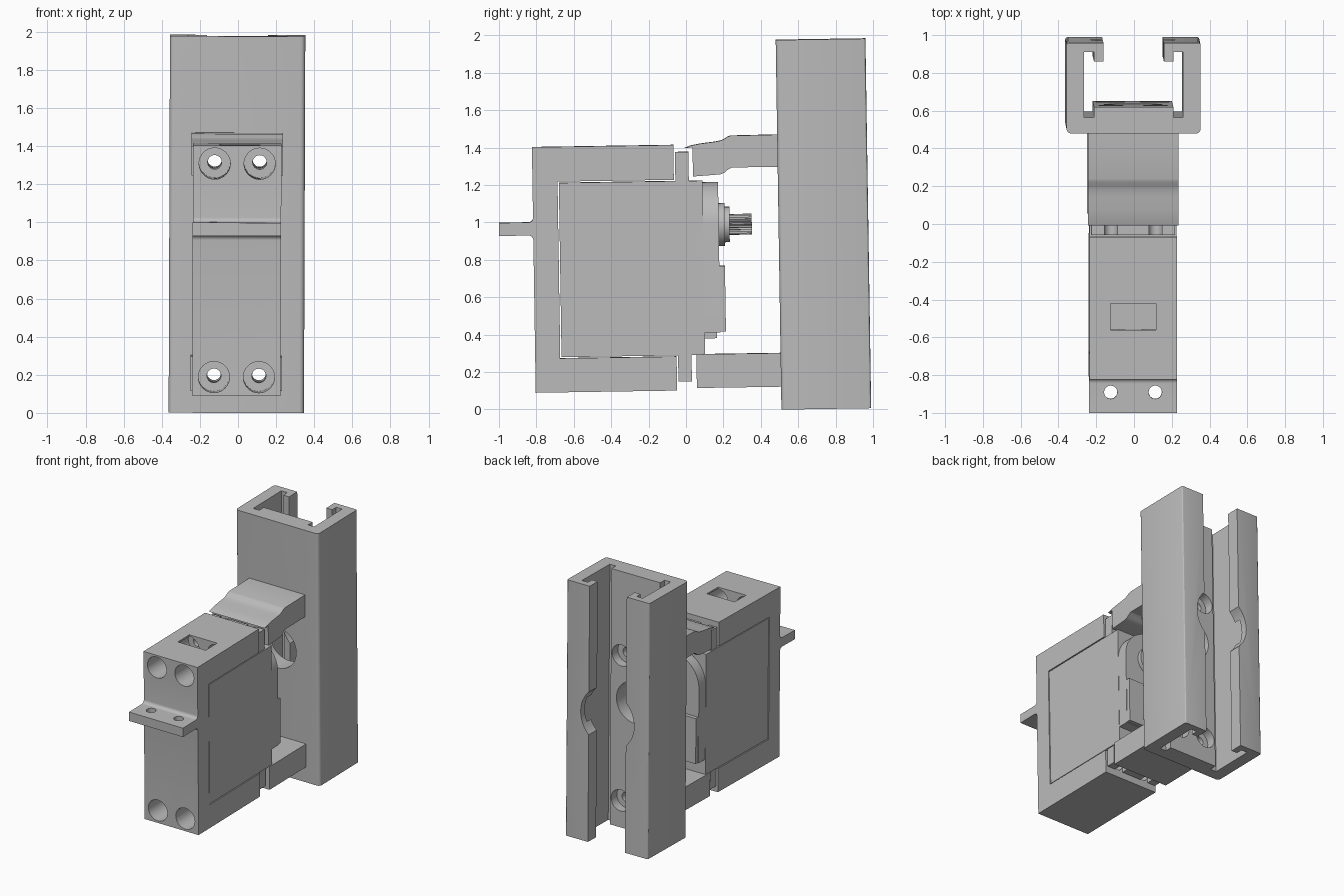
import bpy, bmesh, math
from mathutils import Matrix, Vector

if "Cube" in bpy.data.objects:
    bpy.data.objects.remove(bpy.data.objects["Cube"])

GREY = (0.5, 0.5, 0.5, 1)
grey = bpy.data.materials.new("grey_plastic")
grey.use_nodes = True
grey.diffuse_color = GREY
grey.node_tree.nodes["Principled BSDF"].inputs["Base Color"].default_value = GREY

# The whole assembly leans slightly
LEAN = (Matrix.Translation((-0.009, 0, 0))
        @ Matrix.Rotation(0.0036, 4, 'Y') @ Matrix.Rotation(0.0155, 4, 'X'))
AXES = {'X': lambda a, b, t: (t, a, b),
        'Y': lambda a, b, t: (a, t, b),
        'Z': lambda a, b, t: (a, b, t)}
parts = []


def prism(name, pts, axis, lo, hi):
    """Extrude a 2D outline along an axis."""
    bm = bmesh.new()
    ends = [[bm.verts.new(AXES[axis](a, b, t)) for a, b in pts] for t in (lo, hi)]
    n = len(pts)
    for i in range(n):
        j = (i + 1) % n
        bm.faces.new((ends[0][i], ends[0][j], ends[1][j], ends[1][i]))
    bm.faces.new(ends[0])
    bm.faces.new(ends[1])
    bmesh.ops.recalc_face_normals(bm, faces=bm.faces)
    mesh = bpy.data.meshes.new(name)
    bm.to_mesh(mesh)
    bm.free()
    mesh.materials.append(grey)
    ob = bpy.data.objects.new(name, mesh)
    bpy.context.collection.objects.link(ob)
    return ob


def box(name, x, y, z):
    return prism(name, [(x[0], y[0]), (x[1], y[0]), (x[1], y[1]), (x[0], y[1])], 'Z', *z)


def arc(cx, cy, r, a0, a1, n=6):
    return [(cx + r * math.cos(math.radians(a0 + (a1 - a0) * i / n)),
             cy + r * math.sin(math.radians(a0 + (a1 - a0) * i / n))) for i in range(n + 1)]


def rod(name, x, z, r, y0, y1, n=32):
    return prism(name, arc(x, z, r, 0, 360, n)[:-1], 'Y', y0, y1)


def finish(ob, cutters=()):
    """Cut, bake and keep a part."""
    for c in cutters:
        m = ob.modifiers.new("cut", 'BOOLEAN')
        m.operation, m.solver, m.object = 'DIFFERENCE', 'EXACT', c
    dg = bpy.context.evaluated_depsgraph_get()
    mesh = bpy.data.meshes.new_from_object(ob.evaluated_get(dg))
    ob.modifiers.clear()
    ob.data = mesh
    for c in cutters:
        bpy.data.objects.remove(c)
    parts.append(ob)


BOLT_X = (-0.118, 0.118)
BOLT_Z = (0.2, 1.32)
SHAFT_Z = 0.985
BOLT_R, HEAD_R = 0.037, 0.082
W = 0.232


def bolts(r, y0, y1, zs=BOLT_Z):
    return [rod("cutter", x, z, r, y0, y1) for x in BOLT_X for z in zs]


# Slotted rail: half outline mirrored in x
half = [(0, 0.51)] + arc(0.33, 0.535, 0.025, -90, 0) + arc(0.342, 0.977, 0.013, 0, 90, 3) + [
    (0.16, 0.99), (0.16, 0.89), (0.21, 0.89), (0.21, 0.94), (0.262, 0.94),
    (0.262, 0.595), (0.21, 0.595), (0.21, 0.65)]
rail = prism("rail", half + [(-x, y) for x, y in reversed(half[1:])], 'Z', -0.008, 1.968)
finish(rail, bolts(BOLT_R, 0.4, 0.7) + bolts(HEAD_R, 0.58, 0.7)
       + [rod("cutter", 0, SHAFT_Z, 0.16, 0.4, 0.8, 48),
          rod("cutter", 0, SHAFT_Z, 0.23, 0.8, 1.1, 48)])

# Rail arms clamping the servo ears
upper = [(0.515, 1.462), (0.262, 1.46), (0.245, 1.455), (0.225, 1.442), (0.205, 1.434),
         (0.17, 1.428), (0.1, 1.42), (0.05, 1.411), (0.013, 1.398), (0.055, 1.4),
         (0.058, 1.245), (0.2, 1.254), (0.225, 1.262), (0.245, 1.28), (0.265, 1.29), (0.515, 1.29)]
finish(prism("upper_arm", upper, 'X', -0.24, 0.24), bolts(BOLT_R, -0.1, 0.6, BOLT_Z[1:]))
finish(box("lower_arm", (-0.24, 0.24), (0.06, 0.515), (0.114, 0.294)),
       bolts(BOLT_R, -0.1, 0.6, BOLT_Z[:1]))

# C-shaped bracket with mounting flange
outline = ([(-0.046, 0.102), (-0.802, 0.102)] + arc(-0.827, 0.918, 0.025, 0, 90)
           + [(-0.985, 0.943), (-0.985, 1.013)] + arc(-0.827, 1.038, 0.025, -90, 0)
           + [(-0.802, 1.415), (-0.046, 1.415), (-0.046, 1.229),
              (-0.668, 1.229), (-0.668, 0.284), (-0.046, 0.284)])
bracket = prism("bracket", outline, 'X', -W, W)
flange_holes = [prism("cutter", arc(x, -0.875, 0.035, 0, 360, 24)[:-1], 'Z', 0.9, 1.1)
                for x in BOLT_X]
finish(bracket, flange_holes + bolts(BOLT_R, -0.9, 0.1) + bolts(HEAD_R, -0.9, -0.3)
       + [box("cutter", (-0.12, 0.12), (-0.54, -0.4), (1.2, 1.5))])

# Servo body and ears with open slots
finish(box("servo_body", (-W + 0.002, W - 0.002), (-0.661, 0.107), (0.29, 1.222)))
for name, z0, z1, hole, tip in (("upper_ear", 1.215, 1.377, BOLT_Z[1], 1.45),
                                ("lower_ear", 0.15, 0.295, BOLT_Z[0], 0.05)):
    ear = box(name, (-W + 0.01, W - 0.01), (-0.038, 0.034), (z0, z1))
    slots = [box("cutter", (x - 0.035, x + 0.035), (-0.1, 0.1), sorted((hole, tip)))
             for x in BOLT_X]
    finish(ear, slots + bolts(0.0352, -0.1, 0.1, [hole]))

# Gearbox cover, lower block and cable exit
cap = arc(0, SHAFT_Z, 0.228, 0, 180, 32) + [(-0.228, 0.41), (0.228, 0.41)]
finish(prism("gear_cover", cap, 'Y', 0.1, 0.19))
finish(box("cover_block", (-0.225, 0.225), (0.18, 0.22), (0.415, 0.765)))
finish(box("cable_exit", (-0.08, 0.08), (0.1, 0.172), (0.378, 0.42)))

# Output shaft with splines
finish(rod("shaft_collar", 0, SHAFT_Z, 0.115, 0.18, 0.222))
finish(rod("shaft_bearing", 0, SHAFT_Z, 0.095, 0.21, 0.248))
TEETH = 24
star = []
for i in range(TEETH * 2):
    r, a = (0.056, 0.048)[i % 2], math.pi * i / TEETH
    star.append((r * math.cos(a), SHAFT_Z + r * math.sin(a)))
finish(prism("splined_shaft", star, 'Y', 0.24, 0.367),
       [rod("cutter", 0, SHAFT_Z, 0.022, 0.29, 0.4)])

# Lean the assembly and smooth the round walls
bpy.ops.object.select_all(action='DESELECT')
for ob in parts:
    ob.data.transform(LEAN)
    ob.select_set(True)
bpy.context.view_layer.objects.active = parts[0]
bpy.ops.object.shade_smooth_by_angle(angle=math.radians(25))
